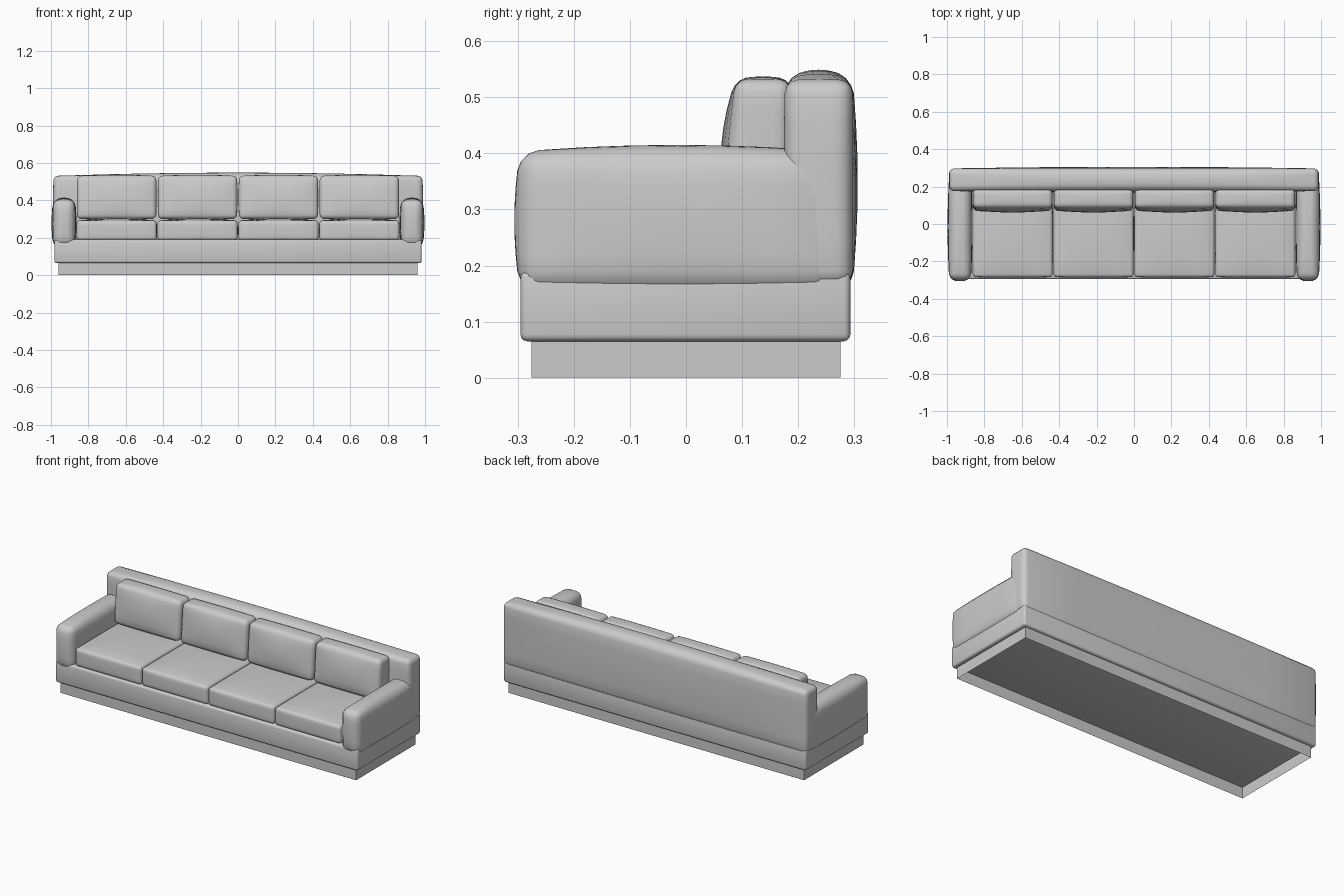
import bpy, bmesh
from mathutils import Vector

if "Cube" in bpy.data.objects:
    bpy.data.objects.remove(bpy.data.objects["Cube"])


def finish(name, bm, angle=0.7):
    mesh = bpy.data.meshes.new(name)
    bmesh.ops.recalc_face_normals(bm, faces=bm.faces)
    bm.to_mesh(mesh)
    bm.free()
    obj = bpy.data.objects.new(name, mesh)
    bpy.context.collection.objects.link(obj)
    bpy.ops.object.select_all(action='DESELECT')
    obj.select_set(True)
    bpy.context.view_layer.objects.active = obj
    bpy.ops.object.shade_smooth_by_angle(angle=angle)
    return obj


def box(lo, hi):
    lo, hi = Vector(lo), Vector(hi)
    mid, half = (lo + hi) / 2, (hi - lo) / 2
    bm = bmesh.new()
    bmesh.ops.create_cube(bm, size=2)
    for v in bm.verts:
        v.co = Vector([mid[i] + v.co[i] * half[i] for i in range(3)])
    return bm, mid, half


def soft_box(name, lo, hi, bevel, bulge=(0, 0, 0), lean=0.0, segments=3, cuts=5):
    """Rounded box whose faces swell outwards; lean tips the front face back."""
    bm, mid, half = box(lo, hi)
    bmesh.ops.bevel(bm, geom=bm.edges[:], offset=bevel, segments=segments,
                    profile=0.5, affect='EDGES')
    if any(bulge):
        for axis in range(3):
            normal = Vector((0, 0, 0))
            normal[axis] = 1
            reach = half[axis] - bevel
            for k in range(1, cuts + 1):
                point = mid + normal * reach * (2 * k / (cuts + 1) - 1)
                bmesh.ops.bisect_plane(bm, geom=bm.verts[:] + bm.edges[:] + bm.faces[:],
                                       plane_co=point, plane_no=normal)
    for v in bm.verts:
        n = [(v.co[i] - mid[i]) / half[i] for i in range(3)]
        fall = [max(0, 1 - t * t) for t in n]
        for i in range(3):
            v.co[i] += bulge[i] * n[i] * fall[i - 1] * fall[i - 2]
        v.co.y += lean * (n[2] + 1) / 2 * (1 - n[1]) / 2
    return finish(name, bm)


# Recessed plinth, open underneath
bm, _, _ = box((-0.96, -0.275, 0), (0.96, 0.275, 0.07))
bmesh.ops.delete(bm, geom=[f for f in bm.faces if f.calc_center_median().z < 0.001],
                 context='FACES')
finish("plinth", bm)

# Upholstered base
soft_box("base", (-0.982, -0.295, 0.065), (0.982, 0.293, 0.19), 0.012)

# Backrest
soft_box("backrest", (-0.986, 0.176, 0.165), (0.986, 0.297, 0.531), 0.025,
         (0.004, 0.009, 0.018))

# Arms
for side, label in ((-1, "left"), (1, "right")):
    x = sorted((side * 0.872, side * 0.988))
    soft_box(f"{label}_arm", (x[0], -0.296, 0.156), (x[1], 0.264, 0.403), 0.034,
             (0.009, 0.01, 0.012))

# Seat and back cushions
width = 0.4325
for i in range(4):
    x0 = -0.865 + i * width + 0.003
    x1 = x0 + width - 0.006
    soft_box(f"seat_cushion_{i + 1}", (x0, -0.284, 0.186), (x1, 0.185, 0.292), 0.016,
             (0.002, 0.003, 0.012))
    soft_box(f"back_cushion_{i + 1}", (x0 + 0.002, 0.068, 0.302), (x1 - 0.002, 0.186, 0.531),
             0.022, (0.002, 0.015, 0.006), lean=0.02)
